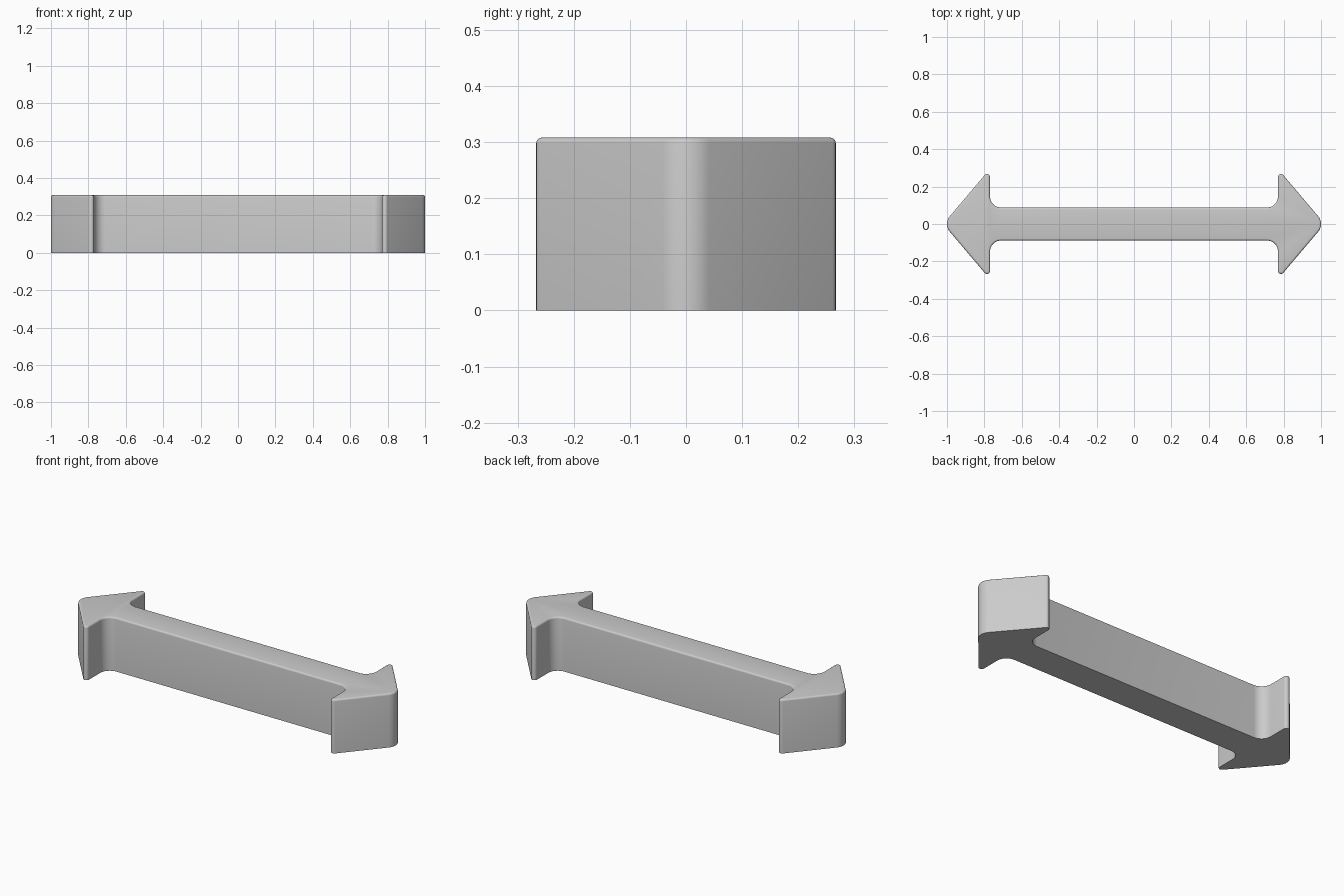
import bpy, bmesh
from math import sin, cos, radians

if "Cube" in bpy.data.objects:
    bpy.data.objects.remove(bpy.data.objects["Cube"])

HEIGHT, EDGE = 0.308, 0.01


def arc(cx, cy, r, a0, a1, n):
    return [(cx + r * cos(radians(a0 + (a1 - a0) * i / n)),
             cy + r * sin(radians(a0 + (a1 - a0) * i / n))) for i in range(n + 1)]


def outline(d):
    """Double-arrow outline shrunk inwards by d (counter-clockwise)."""
    q = arc(0.936, 0, 0.064 - d, 0, 40.3, 6)[1:]       # rounded tip
    q += arc(0.786, 0.251, 0.016 - d, 40.3, 180, 8)    # barb
    q += arc(0.71, 0.148, 0.06 + d, 0, -90, 8)         # inner fillet to shaft
    half = [(1 - d, 0)] + q + [(-x, y) for x, y in reversed(q)]
    return half + [(-x, -y) for x, y in half]


# Stacked outlines: straight walls, then a small rounded top edge
layers = [(0, 0), (0, HEIGHT - EDGE)]
for a in (22.5, 45, 67.5, 90):
    layers.append((EDGE * (1 - cos(radians(a))), HEIGHT - EDGE + EDGE * sin(radians(a))))

bm = bmesh.new()
rings = [[bm.verts.new((x, y, z)) for x, y in outline(d)] for d, z in layers]
n = len(rings[0])
for lo, hi in zip(rings, rings[1:]):
    for i in range(n):
        j = (i + 1) % n
        bm.faces.new((lo[i], lo[j], hi[j], hi[i]))
bm.faces.new(rings[-1])
bm.faces.new(rings[0][::-1])
bmesh.ops.recalc_face_normals(bm, faces=bm.faces)

mesh = bpy.data.meshes.new("double_arrow")
bm.to_mesh(mesh)
bm.free()
obj = bpy.data.objects.new("double_arrow", mesh)
bpy.context.collection.objects.link(obj)
bpy.context.view_layer.objects.active = obj
obj.select_set(True)
bpy.ops.object.shade_smooth_by_angle(angle=radians(35))
